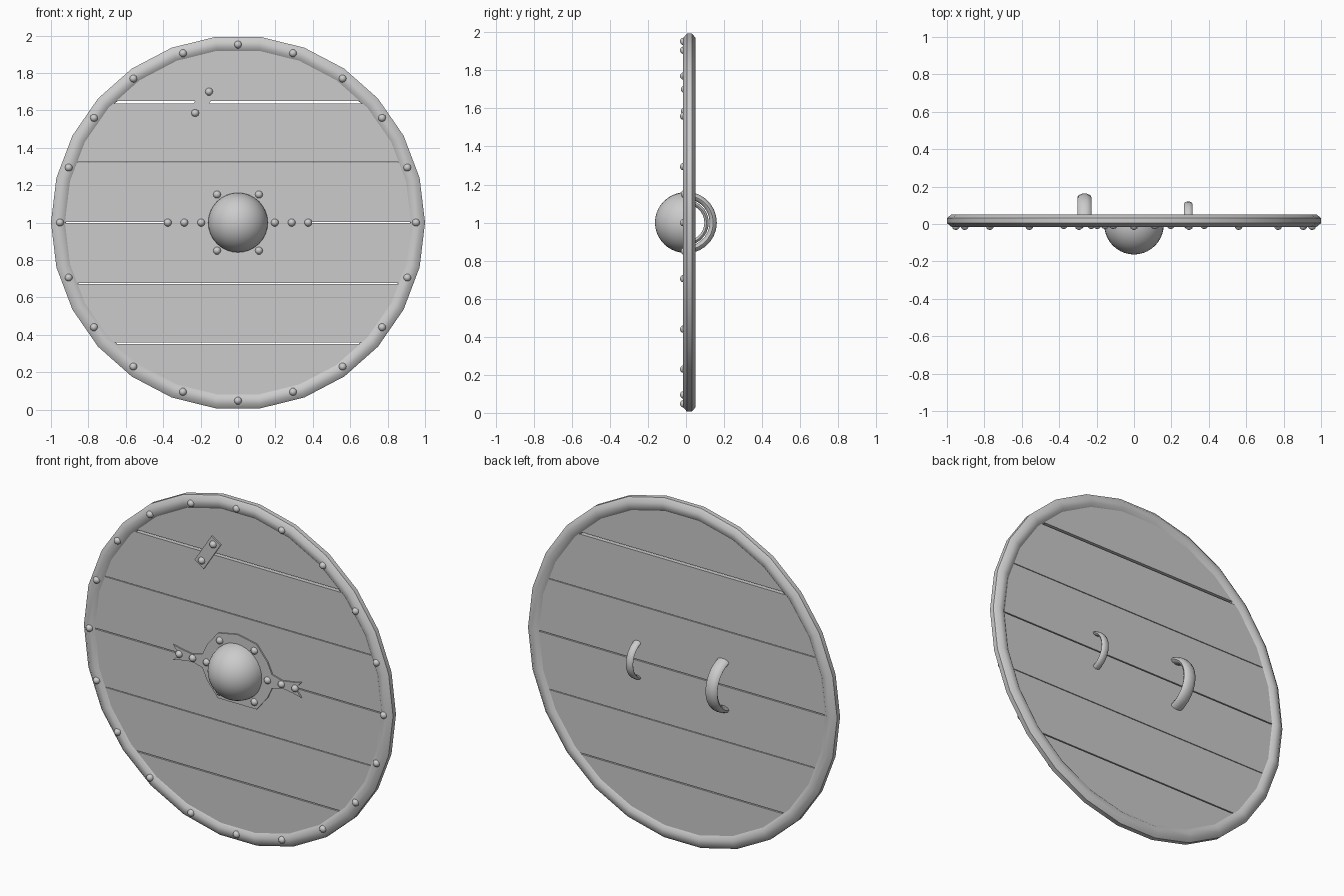
import bpy, bmesh, math
from math import sin, cos, pi, sqrt, radians

if "Cube" in bpy.data.objects:
    bpy.data.objects.remove(bpy.data.objects["Cube"])

CZ = 1.0  # height of the shield centre


def finish(name, bm, smooth=None):
    bmesh.ops.recalc_face_normals(bm, faces=bm.faces)
    me = bpy.data.meshes.new(name)
    bm.to_mesh(me)
    bm.free()
    ob = bpy.data.objects.new(name, me)
    bpy.context.collection.objects.link(ob)
    if smooth:
        bpy.ops.object.select_all(action='DESELECT')
        bpy.context.view_layer.objects.active = ob
        ob.select_set(True)
        bpy.ops.object.shade_smooth_by_angle(angle=radians(smooth))
    return ob


def prism(name, pts, y0, y1):
    """Extrude an x/z outline from y0 to y1."""
    bm = bmesh.new()
    face = bm.faces.new([bm.verts.new((x, y0, z)) for x, z in pts])
    new = bmesh.ops.extrude_face_region(bm, geom=[face])['geom']
    bmesh.ops.translate(bm, vec=(0, y1 - y0, 0),
                        verts=[v for v in new if isinstance(v, bmesh.types.BMVert)])
    return finish(name, bm)


def sweep(name, rings, closed, smooth):
    """Skin a list of equally sized vertex rings."""
    bm = bmesh.new()
    vr = [[bm.verts.new(p) for p in r] for r in rings]
    n, m = len(vr), len(vr[0])
    for i in range(n if closed else n - 1):
        a, b = vr[i], vr[(i + 1) % n]
        for j in range(m):
            k = (j + 1) % m
            bm.faces.new((a[j], a[k], b[k], b[j]))
    if not closed:
        bm.faces.new(vr[0])
        bm.faces.new(vr[-1])
    return finish(name, bm, smooth)


def dome(name, x, z, y, r, depth, seg, rows, smooth=60):
    """Half ball bulging towards the front (-y)."""
    bm = bmesh.new()
    prof = [(r * cos(pi / 2 * i / rows), y - depth * sin(pi / 2 * i / rows)) for i in range(rows)]
    rings = [[bm.verts.new((x + q * cos(2 * pi * j / seg), yy, z + q * sin(2 * pi * j / seg)))
              for j in range(seg)] for q, yy in prof]
    for a, b in zip(rings, rings[1:]):
        for j in range(seg):
            k = (j + 1) % seg
            bm.faces.new((a[j], a[k], b[k], b[j]))
    tip = bm.verts.new((x, y - depth, z))
    for j in range(seg):
        bm.faces.new((rings[-1][j], rings[-1][(j + 1) % seg], tip))
    bm.faces.new(rings[0])
    return finish(name, bm, smooth)


def rivet(name, x, z, y):
    return dome(name, x, z, y, 0.021, 0.02, 10, 3)


# six planks cut to the round outline
seams = [(0.04, 0), (0.355, 0.003), (0.675, 0.002), (1.0, 0.003), (1.322, 0.002), (1.643, 0.007), (1.96, 0)]
R = 0.96
for i, ((za, ga), (zb, gb)) in enumerate(zip(seams, seams[1:])):
    zs = [za + ga + (zb - gb - za - ga) * t / 8 for t in range(9)]
    half = [(sqrt(max(R * R - (z - CZ) ** 2, 0.01)), z) for z in zs]
    prism(f"plank_{i + 1}", half + [(-x, z) for x, z in reversed(half)], 0.0, 0.036)

# 26-sided rim with a rounded section
rings = []
for i in range(26):
    a = 2 * pi * i / 26
    ring = []
    for j in range(8):
        t = 2 * pi * (j + 0.5) / 8
        r = 0.96 + 0.0433 * cos(t)
        ring.append((r * cos(a), 0.018 + 0.0355 * sin(t), CZ + r * sin(a)))
    rings.append(ring)
sweep("rim", rings, True, 50)

# rim rivets
for i in range(20):
    a = 2 * pi * i / 20
    rivet(f"rim_rivet_{i + 1}", 0.952 * cos(a), CZ + 0.952 * sin(a), -0.012)

# boss plate with two forked arms, mirrored from one quarter outline
q = [(0.375, 0), (0.415, 0.045), (0.36, 0.032), (0.29, 0.022), (0.225, 0.04),
     (0.195, 0.105), (0.125, 0.19), (0.0, 0.215)]
right = q + [(x, -z) for x, z in reversed(q[1:])]
left = [(-x, z) for x, z in reversed(q[:-1])]
outline = q + left + [(x, -z) for x, z in reversed(left[:-1])] + [(x, -z) for x, z in reversed(q[1:-1])]
prism("boss_plate", [(x, CZ + z) for x, z in outline], -0.008, 0.005)

# boss and its rivets
dome("boss", 0, CZ, 0.0, 0.16, 0.163, 32, 10)
for s in (-1, 1):
    for x in (0.197, 0.287, 0.375):
        rivet("arm_rivet", s * x, CZ, -0.007)
    for t in (-1, 1):
        rivet("boss_rivet", s * 0.112, CZ + t * 0.15, -0.007)

# repair patch across the upper seam
ca, sa = cos(radians(57)), sin(radians(57))
px, pz = -0.192, 1.643
prism("repair_patch", [(px + u * ca - v * sa, pz + u * sa + v * ca)
                       for u, v in ((-0.1, -0.035), (0.1, -0.035), (0.1, 0.035), (-0.1, 0.035))],
      -0.008, 0.003)
for u in (-0.068, 0.068):
    rivet("patch_rivet", px + u * ca, pz + u * sa, -0.007)


# curved handles on the back
def handle(name, x, outer, width, thick):
    mid, rings = outer - thick / 2, []
    for i in range(13):
        a = radians(-76 + 152 * i / 12)
        ring = []
        for j in range(10):
            t = 2 * pi * j / 10
            r = mid + thick / 2 * sin(t)
            ring.append((x + width / 2 * cos(t), r * cos(a), CZ + r * sin(a)))
        rings.append(ring)
    return sweep(name, rings, False, 50)


handle("arm_loop", -0.265, 0.163, 0.076, 0.04)
handle("hand_grip", 0.29, 0.12, 0.046, 0.024)
